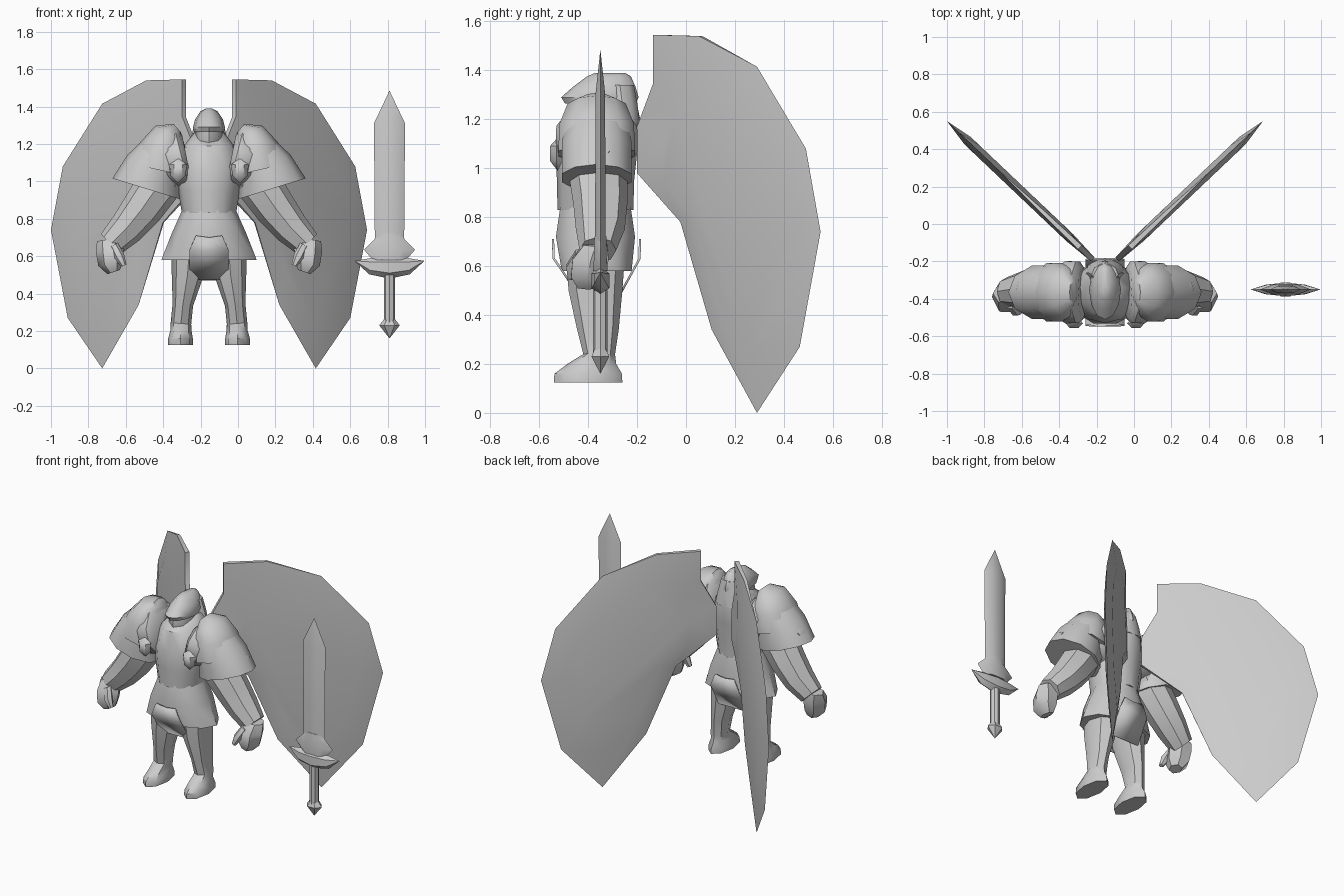
import bpy, bmesh, math
from mathutils import Vector

if "Cube" in bpy.data.objects:
    bpy.data.objects.remove(bpy.data.objects["Cube"])

CX = -0.155          # centre line of the figure
YB = -0.365          # middle depth of the body

grey = bpy.data.materials.new("stone_grey")
grey.diffuse_color = (0.6, 0.6, 0.6, 1)
grey.use_nodes = True
grey.node_tree.nodes["Principled BSDF"].inputs["Base Color"].default_value = grey.diffuse_color


def finish(name, bm, x, mirror, angle=42):
    """Turn a bmesh into a shaded object, optionally mirrored over its own centre."""
    bmesh.ops.remove_doubles(bm, verts=bm.verts, dist=0.0008)
    bmesh.ops.recalc_face_normals(bm, faces=bm.faces)
    me = bpy.data.meshes.new(name)
    bm.to_mesh(me)
    bm.free()
    me.materials.append(grey)
    ob = bpy.data.objects.new(name, me)
    bpy.context.collection.objects.link(ob)
    ob.location.x = x
    bpy.ops.object.select_all(action='DESELECT')
    ob.select_set(True)
    bpy.context.view_layer.objects.active = ob
    bpy.ops.object.shade_smooth_by_angle(angle=math.radians(angle))
    if mirror:
        ob.modifiers.new("Mirror", 'MIRROR').use_mirror_merge = False
    return ob


def tube(name, path, n=8, x=CX, mirror=False, angle=42):
    """Loft ellipses along a path of (x, y, z, radius across, radius in y)."""
    bm = bmesh.new()
    rings = []
    for i, (px, py, pz, ra, rb) in enumerate(path):
        a, b = path[max(i - 1, 0)], path[min(i + 1, len(path) - 1)]
        t = Vector((b[0] - a[0], b[2] - a[2])).normalized()
        ring = []
        for k in range(n):
            c, s = math.cos(math.tau * k / n), math.sin(math.tau * k / n)
            ring.append(bm.verts.new((px - t.y * ra * c, py + rb * s, pz + t.x * ra * c)))
        rings.append(ring)
    for r, q in zip(rings, rings[1:]):
        for k in range(n):
            j = (k + 1) % n
            bm.faces.new((r[k], r[j], q[j], q[k]))
    for end, p in ((rings[0], path[0]), (rings[-1], path[-1])):
        if p[3] > 0.001:
            bm.faces.new(end)
    return finish(name, bm, x, mirror, angle)


def wing():
    """Lens shaped slab on a diagonal plane: rim points are (y, z, half thickness)."""
    rim = [(-.125, 1.545, .014), (.06, 1.54, .01), (.29, 1.415, 0), (.49, 1.08, 0),
           (.55, .74, 0), (.465, .27, 0), (.29, 0, 0), (.105, .34, 0), (-.02, .78, .004),
           (-.19, .98, .014), (-.19, 1.17, .014), (-.125, 1.345, .014)]
    normal = Vector((.69, -.725, 0))
    bm = bmesh.new()

    def ring(scale, side, thick=None):
        out = []
        for y, z, t in rim:
            yy, zz = .2 + (y - .2) * scale, .85 + (z - .85) * scale
            p = Vector((.065 + (yy + .19) * 1.054, yy, zz))
            out.append(bm.verts.new(p + normal * side * (t if thick is None else thick)))
        return out

    edges = []
    for side in (-1, 1):
        outer, inner = ring(1, side), ring(.7, side, .026)
        edges.append(outer)
        for k in range(len(rim)):
            j = (k + 1) % len(rim)
            bm.faces.new((outer[k], outer[j], inner[j], inner[k]))
        bm.faces.new(inner)
    for k in range(len(rim)):
        j = (k + 1) % len(rim)
        if rim[k][2] or rim[j][2]:
            bm.faces.new((edges[0][k], edges[0][j], edges[1][j], edges[1][k]))
    finish("wing", bm, CX, True)


def tabard(name, ys):
    """Hanging cloth plate in front of or behind the skirt."""
    shape = [(-.105, 1, .63), (-.07, 0, .71), (0, 0, .70), (.07, 0, .71), (.105, 1, .63),
             (.105, 2, .475), (-.105, 2, .475)]
    bm = bmesh.new()
    v = [bm.verts.new((x, ys[i], z)) for x, i, z in shape]
    bm.faces.new((v[0], v[1], v[2], v[3], v[4]))
    bm.faces.new((v[0], v[4], v[5], v[6]))
    ob = finish(name, bm, CX, False, 20)
    ob.modifiers.new("Solidify", 'SOLIDIFY').thickness = .009


wing()

# Trunk and skirt
tube("torso", [(0, -.29, 1.26, .08, .09), (0, -.34, 1.19, .135, .155), (0, YB, 1.06, .18, .165),
               (0, -.37, .95, .165, .158), (0, -.37, .83, .145, .155)], 12)
tube("skirt", [(0, -.37, .85, .142, .15), (0, -.37, .72, .2, .17), (0, YB, .58, .255, .15)], 10)
tabard("front_tabard", (-.548, -.545, -.44))
tabard("back_tabard", (-.192, -.195, -.28))

# Head: face under a hood with a pointed brim
tube("face", [(0, -.34, 1.3, .065, .11), (0, -.35, 1.23, .075, .12), (0, -.35, 1.17, .06, .11)], 8)
tube("hood", [(0, -.31, 1.39, .015, .06), (0, -.315, 1.375, .045, .09), (0, -.335, 1.33, .075, .13),
              (0, -.352, 1.29, .085, .158), (0, -.35, 1.265, .08, .145)], 12)
tube("hood_back", [(0, -.27, 1.34, .07, .06), (0, -.26, 1.26, .09, .065), (0, -.265, 1.18, .11, .08)], 10)

# Shoulder armour: collar band, dome and flared lower plate
tube("collar_plate", [(.12, YB, 1.13, .12, .14), (.145, YB, 1.125, .165, .172),
                      (.2, YB, 1.11, .15, .175), (.24, YB, 1.1, .12, .15)], 10, mirror=True)
tube("shoulder_dome", [(.17, YB, 1.285, .03, .06), (.21, YB, 1.25, .09, .125),
                       (.24, YB, 1.17, .135, .16), (.265, YB, 1.06, .155, .165)], 10, mirror=True)
tube("shoulder_plate", [(.25, YB, 1.19, .1, .13), (.295, YB, 1.09, .15, .15),
                        (.335, YB, .96, .19, .15)], 10, mirror=True)
tube("front_gem", [(.165, -.525, 1.125, 0, 0), (.165, -.53, 1.09, .047, .03),
                   (.165, -.53, 1.03, .04, .03), (.165, -.525, .99, 0, 0)], 6, mirror=True)
tube("side_gem", [(.355, -.355, 1.14, 0, 0), (.40, -.355, 1.1, .035, .05),
                  (.45, -.355, 1.06, .035, .05), (.49, -.355, 1.01, 0, 0)], 6, mirror=True)

# Arms and fists
tube("arm", [(.2, -.36, 1.1, .1, .11), (.27, -.36, .98, .12, .12), (.36, -.35, .85, .11, .11),
             (.44, -.35, .75, .095, .1), (.525, -.36, .665, .075, .075)], 8, mirror=True)
tube("fist", [(.54, -.37, .69, .06, .055), (.53, -.39, .63, .075, .085),
              (.525, -.4, .56, .068, .08), (.51, -.4, .515, .035, .05)], 6, mirror=True)
tube("thumb", [(.51, -.43, .66, .025, .025), (.48, -.465, .6, .028, .028),
               (.455, -.47, .55, .015, .015)], 6, mirror=True)

# Legs with boots
tube("leg", [(.105, -.37, .64, .095, .12), (.115, -.37, .5, .085, .11), (.14, -.36, .34, .055, .085),
             (.15, -.355, .24, .055, .065), (.15, -.385, .2, .057, .1),
             (.152, -.4, .16, .066, .138), (.152, -.4, .125, .066, .14)], 8, mirror=True)

# Standing sword
SX, SY = .81, -.35
tube("blade", [(0, SY, 1.485, 0, 0), (0, SY, 1.31, .083, .022), (0, SY, .62, .078, .026)], 6, SX, angle=70)
tube("blade_collar", [(0, SY, .72, .072, .028), (0, SY, .69, .08, .03),
                      (0, SY, .635, .137, .03), (0, SY, .58, .09, .035)], 6, SX)
tube("cross_guard", [(-.187, SY, .575, 0, 0), (-.1, SY, .547, .045, .03), (0, SY, .54, .06, .042),
                     (.1, SY, .547, .045, .03), (.187, SY, .575, 0, 0)], 6, SX)
tube("grip", [(0, SY, .5, .03, .03), (0, SY, .23, .03, .03)], 8, SX)
tube("pommel", [(0, SY, .265, .028, .025), (0, SY, .23, .055, .042), (0, SY, .16, 0, 0)], 6, SX)
